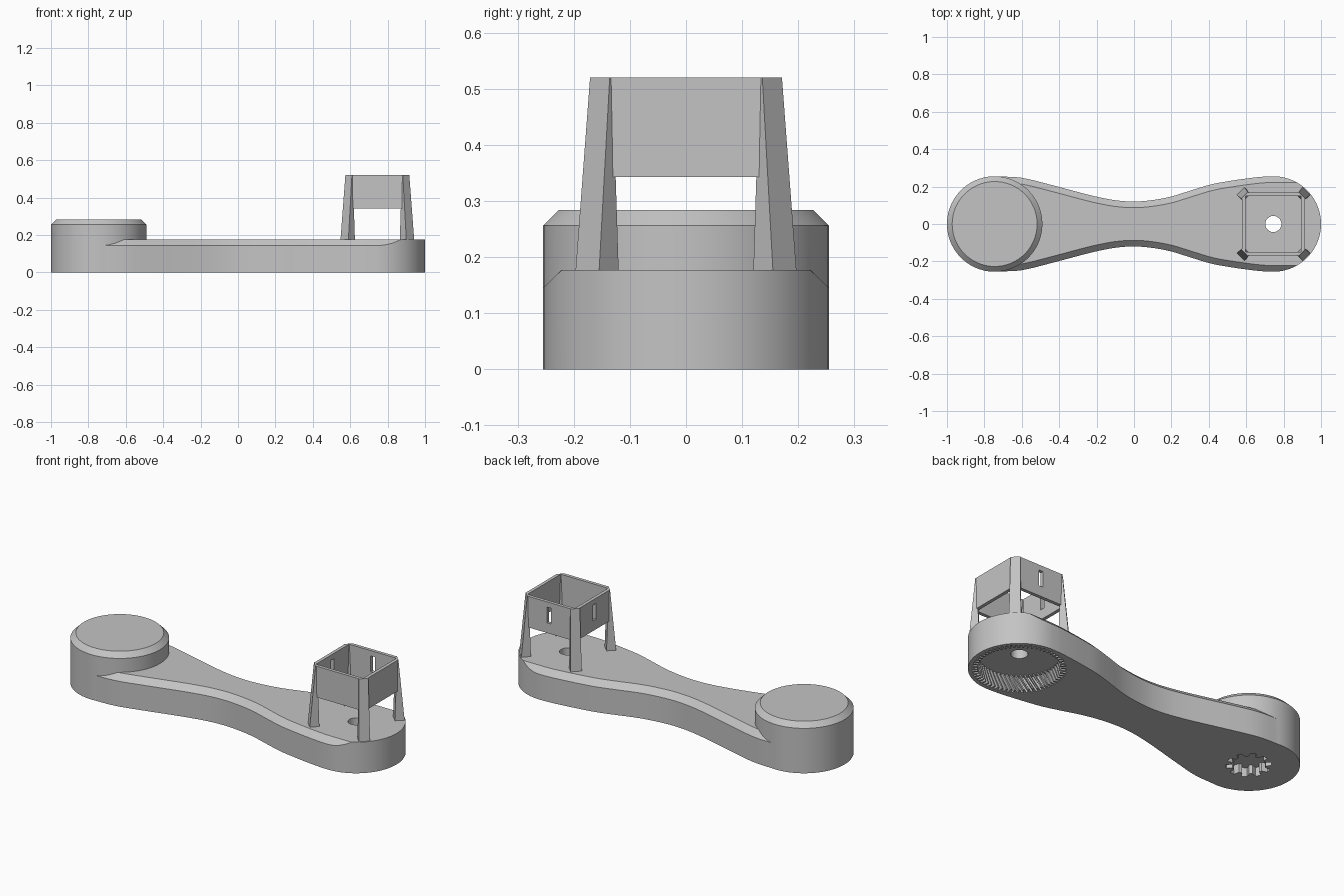
import bpy, bmesh, math

cube = bpy.data.objects.get("Cube")
if cube:
    bpy.data.objects.remove(cube)

END = 0.745          # distance of both round ends from the middle
R = 0.255            # end radius
TOP = 0.177          # arm thickness
BEVEL = 0.033

grey = bpy.data.materials.new("plain_grey")
grey.use_nodes = True
grey.diffuse_color = (0.55, 0.55, 0.55, 1)
grey.node_tree.nodes["Principled BSDF"].inputs["Base Color"].default_value = (0.55, 0.55, 0.55, 1)


def loft(name, rings):
    """Closed solid through equal-length rings of points."""
    bm = bmesh.new()
    vs = [[bm.verts.new(p) for p in ring] for ring in rings]
    n = len(rings[0])
    for a, b in zip(vs, vs[1:]):
        for i in range(n):
            j = (i + 1) % n
            bm.faces.new((a[i], a[j], b[j], b[i]))
    bm.faces.new(vs[0])
    bm.faces.new(vs[-1])
    bmesh.ops.remove_doubles(bm, verts=bm.verts, dist=0.00005)
    bmesh.ops.recalc_face_normals(bm, faces=bm.faces)
    mesh = bpy.data.meshes.new(name)
    bm.to_mesh(mesh)
    bm.free()
    mesh.materials.append(grey)
    ob = bpy.data.objects.new(name, mesh)
    bpy.context.collection.objects.link(ob)
    return ob


def activate(ob):
    bpy.ops.object.select_all(action='DESELECT')
    ob.select_set(True)
    bpy.context.view_layer.objects.active = ob


def combine(ob, other, operation):
    activate(ob)
    mod = ob.modifiers.new("combine", 'BOOLEAN')
    mod.operation, mod.object, mod.solver = operation, other, 'EXACT'
    bpy.ops.object.modifier_apply(modifier=mod.name)
    bpy.data.objects.remove(other)


def circle(cx, r, z, n=96):
    return [(cx + r * math.cos(math.tau * i / n), r * math.sin(math.tau * i / n), z)
            for i in range(n)]


def square(cx, cy, hx, hy, z):
    return [(cx + sx * hx, cy + sy * hy, z) for sx, sy in ((-1, -1), (1, -1), (1, 1), (-1, 1))]


def curve(pts, steps=4):
    """Smooth path through the points."""
    out = []
    for i in range(len(pts) - 1):
        p = [pts[max(i - 1, 0)], pts[i], pts[i + 1], pts[min(i + 2, len(pts) - 1)]]
        for s in range(steps):
            t = s / steps
            out.append(tuple(
                0.5 * (2 * b + (c - a) * t + (2 * a - 5 * b + 4 * c - d) * t * t
                       + (3 * b - a - 3 * c + d) * t ** 3)
                for a, b, c, d in zip(*p)))
    return out + [pts[-1]]


def gear_cutter(name, cx, r_in, r_out, teeth, depth, twist):
    rings = []
    for layer in range(7):
        z = depth * (layer / 5 - 0.2)
        ring = []
        for k in range(teeth):
            for f, r in ((0.05, r_in), (0.35, r_in), (0.5, r_out), (0.9, r_out)):
                a = math.tau * (k + f) / teeth + twist * z / depth
                ring.append((cx + r * math.cos(a), r * math.sin(a), z))
        rings.append(ring)
    return loft(name, rings)


# Arm: waisted outline with a sloped upper edge that runs out over the round end
waist = [(-0.72, 0.2535), (-0.6, 0.247), (-0.45, 0.211), (-0.3, 0.171), (-0.2, 0.146),
         (-0.1, 0.127), (0, 0.12), (0.1, 0.128), (0.2, 0.147), (0.3, 0.178),
         (0.41, 0.211), (0.5, 0.228), (0.6, 0.243), (0.69, 0.253), (END, R)]
side = curve(waist)
rim = []             # x, y, inner x, inner y, rim height
for i, (x, y) in enumerate(side):
    p, q = side[max(i - 1, 0)], side[min(i + 1, len(side) - 1)]
    dx, dy = q[0] - p[0], q[1] - p[1]
    length = math.hypot(dx, dy)
    rim.append((x, y, x + BEVEL * dy / length, y - BEVEL * dx / length, TOP - BEVEL))
for i in range(1, 25):
    a = math.pi / 2 * (1 - i / 24)
    x, y = END + R * math.cos(a), R * math.sin(a)
    flat = min(y, R - BEVEL)
    rim.append((x, y, x, flat, TOP - (y - flat)))
rim += [(x, -y, u, -v, h) for x, y, u, v, h in reversed(rim[:-1])]
body = loft("arm", [[(x, y, 0) for x, y, u, v, h in rim],
                    [(x, y, h) for x, y, u, v, h in rim],
                    [(u, v, TOP) for x, y, u, v, h in rim]])

# Raised round end
combine(body, loft("round_end", [circle(-END, R, 0), circle(-END, R, 0.256),
                                 circle(-END, 0.227, 0.284)]), 'UNION')

# Toothed sockets below and the through hole
combine(body, gear_cutter("large_socket", END, 0.208, 0.235, 60, 0.085, 0.2), 'DIFFERENCE')
combine(body, gear_cutter("small_socket", -END, 0.085, 0.115, 10, 0.05, 0), 'DIFFERENCE')
combine(body, loft("hole", [circle(END, 0.043, 0.05, 48), circle(END, 0.043, 0.3, 48)]), 'DIFFERENCE')
activate(body)
bpy.ops.object.shade_smooth_by_angle(angle=math.radians(25))


# Open square holder with cut corners
def cut_square(z, h=0.168, c=0.135):
    corners = ((h, -c), (h, c), (c, h), (-c, h), (-h, c), (-h, -c), (-c, -h), (c, -h))
    return [(END + x, y, z) for x, y in corners]


holder = loft("holder", [cut_square(0.343), cut_square(0.52)])
combine(holder, loft("holder_inside", [square(END, 0, 0.149, 0.149, z) for z in (0.3, 0.6)]),
        'DIFFERENCE')
# Slots in the back and inner walls
for cx, cy in ((END, 0.16), (END - 0.16, 0)):
    hx, hy = (0.013, 0.03) if cy else (0.03, 0.013)
    combine(holder, loft("slot", [square(cx, cy, hx, hy, z) for z in (0.40, 0.49)]), 'DIFFERENCE')

# Tapered diagonal legs
for sx, side_name in ((1, "outer"), (-1, "inner")):
    for sy, end_name in ((1, "back"), (-1, "front")):
        def section(a, b, c, d, z):
            pts = ((a, b), (b, a), (d, c), (c, d))
            return [(END + sx * x, sy * y, z) for x, y in pts]
        loft(f"{end_name}_{side_name}_leg",
             [section(0.197, 0.155, 0.160, 0.120, 0.174),
              section(0.171, 0.136, 0.165, 0.131, 0.52)])
